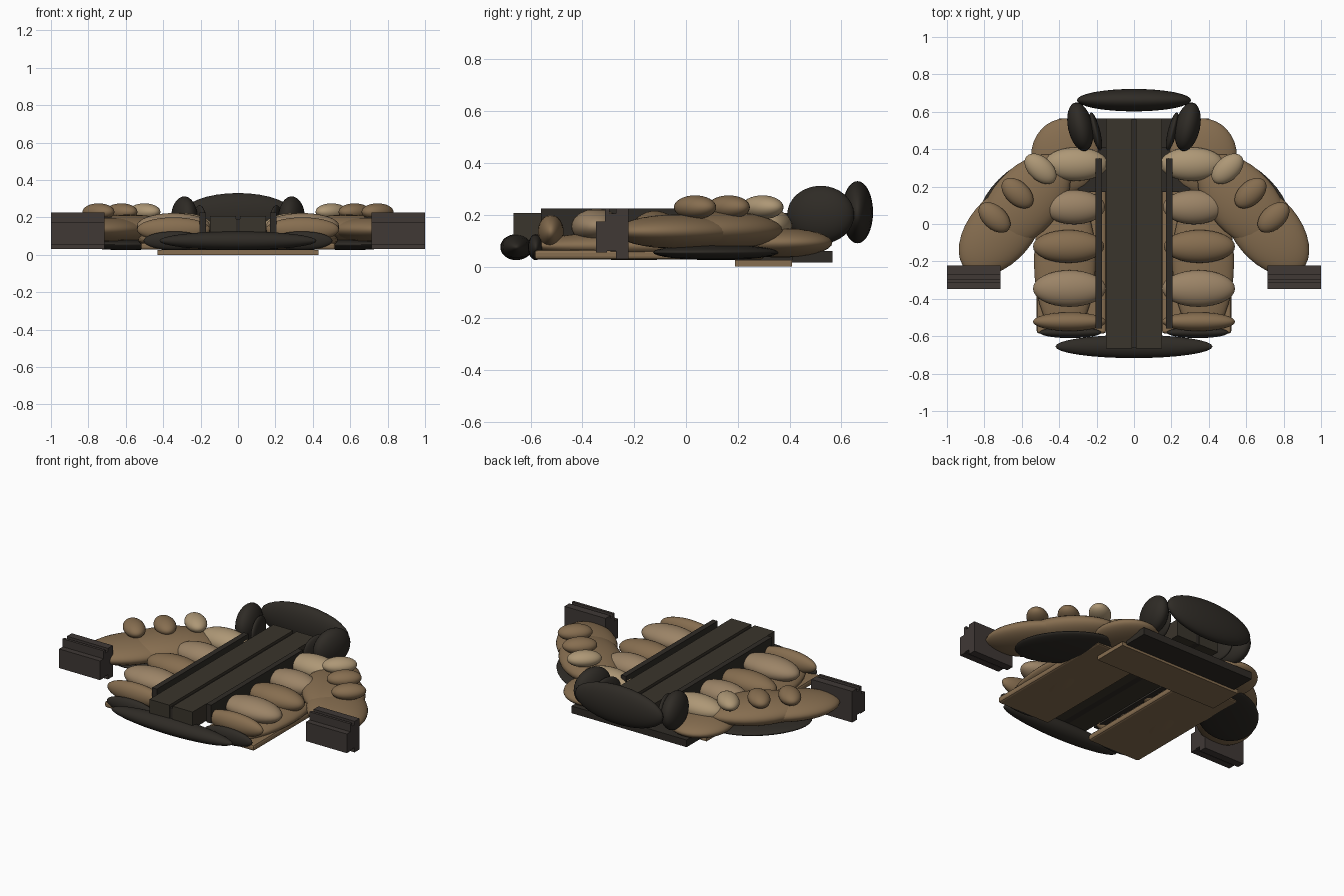
import bpy
from math import radians

if "Cube" in bpy.data.objects:
    bpy.data.objects.remove(bpy.data.objects["Cube"])


def material(name, r, g, b):
    m = bpy.data.materials.new(name)
    m.diffuse_color = (r, g, b, 1)
    m.use_nodes = True
    m.node_tree.nodes["Principled BSDF"].inputs["Base Color"].default_value = m.diffuse_color
    return m


LIGHT = material("light_tan", .42, .31, .18)
SAND = material("sand", .33, .23, .135)
TAN = material("tan", .24, .155, .08)
DARK = material("dark_trim", .028, .024, .019)
PLACKET = material("placket_brown", .042, .035, .025)
CUFF = material("cuff_brown", .05, .04, .036)


def finish(name, mat):
    o = bpy.context.object
    o.name = name
    o.data.materials.append(mat)
    return o


def pad(name, mat, loc, radii, turn=0):
    """Smooth padded ellipsoid."""
    bpy.ops.mesh.primitive_uv_sphere_add(segments=32, ring_count=16, location=loc,
                                         rotation=(0, 0, radians(turn)))
    o = finish(name, mat)
    o.scale = radii
    bpy.ops.object.shade_smooth()
    return o


def box(name, mat, x, y, z, bevel=0):
    """Box given by its x, y and z ranges."""
    mid = [(a + b) / 2 for a, b in (x, y, z)]
    bpy.ops.mesh.primitive_cube_add(size=1, location=mid)
    o = finish(name, mat)
    o.scale = [abs(b - a) for a, b in (x, y, z)]
    bpy.ops.object.transform_apply(location=False, rotation=False, scale=True)
    if bevel:
        m = o.modifiers.new("bevel", "BEVEL")
        m.width, m.segments = bevel, 2
    return o


# Centre front: placket halves, recessed closure, hem, standing collar, back yoke
box("placket_closure", DARK, (-.02, .02), (-.66, .56), (.10, .19))
pad("hem_band", DARK, (0, -.655, .075), (.42, .062, .05))
pad("collar_back", DARK, (0, .662, .21), (.305, .06, .12))
box("back_yoke", TAN, (-.43, .43), (.19, .41), (0, .025))
box("neck_band", DARK, (-.40, .40), (.41, .565), (.015, .06))
box("neck_lining", DARK, (-.30, .30), (.17, .41), (.025, .11))

# Quilted rows: colour, y, z, centre x, radii
ROWS = [(LIGHT, .32, .155, .31, (.17, .09, .07)),
        (SAND, .09, .15, .32, (.165, .092, .07)),
        (TAN, -.12, .145, .35, (.19, .088, .07)),
        (SAND, -.345, .155, .345, (.195, .098, .068)),
        (TAN, -.522, .135, .345, (.195, .05, .065))]

for s, side in ((-1, "left"), (1, "right")):
    def sx(a, b):
        return (s * a, s * b)

    # Front placket and zip tape
    box(f"placket_{side}", PLACKET, sx(.012, .15), (-.665, .565), (.10, .207))
    box(f"zip_tape_{side}", DARK, sx(.172, .206), (-.56, .35), (.11, .225))

    # Body panel and quilted rows
    box(f"body_panel_{side}", TAN, sx(.15, .52), (-.585, .30), (.027, .065), .012)
    pad(f"body_side_{side}", TAN, (s * .37, -.2, .08), (.165, .40, .055))
    for i, (mat, y, z, x, radii) in enumerate(ROWS):
        pad(f"quilt_{i + 1}_{side}", mat, (s * x, y, z), radii)
    pad(f"hem_cuff_{side}", DARK, (s * .34, -.58, .075), (.165, .03, .05))

    # Shoulder, upper sleeve, forearm and dark under-sleeve
    pad(f"shoulder_{side}", TAN, (s * .365, .365, .092), (.185, .2, .057))
    pad(f"upper_sleeve_{side}", TAN, (s * .58, .12, .14), (.30, .18, .075), s * -48)
    pad(f"lower_sleeve_{side}", TAN, (s * .71, -.03, .135), (.285, .175, .066), s * -50)
    pad(f"under_sleeve_{side}", DARK, (s * .6, .115, .055), (.295, .175, .03), s * -45)

    # Raised sleeve pads
    for i, mat in enumerate((LIGHT, TAN, TAN)):
        pad(f"sleeve_pad_{i + 1}_{side}", mat,
            (s * (.5 + .123 * i), .295 - .13 * i, .229), (.1, .063, .046), s * 42)

    # Cuff: tall core with a lower front band and grooved top
    box(f"cuff_band_{side}", CUFF, sx(.715, 1), (-.348, -.305), (.055, .175))
    box(f"cuff_core_{side}", CUFF, sx(.715, 1), (-.31, -.268), (.06, .205))
    box(f"cuff_back_{side}", CUFF, sx(.715, 1), (-.27, -.222), (.03, .225))
    box(f"cuff_ridge_{side}", CUFF, sx(.715, 1), (-.312, -.295), (.17, .225))

    # Collar sides and inner lapels
    pad(f"collar_side_{side}", DARK, (s * .287, .52, .2), (.066, .132, .112), s * -12)
    pad(f"collar_lapel_{side}", DARK, (s * .205, .495, .18), (.024, .105, .085), s * -14)
